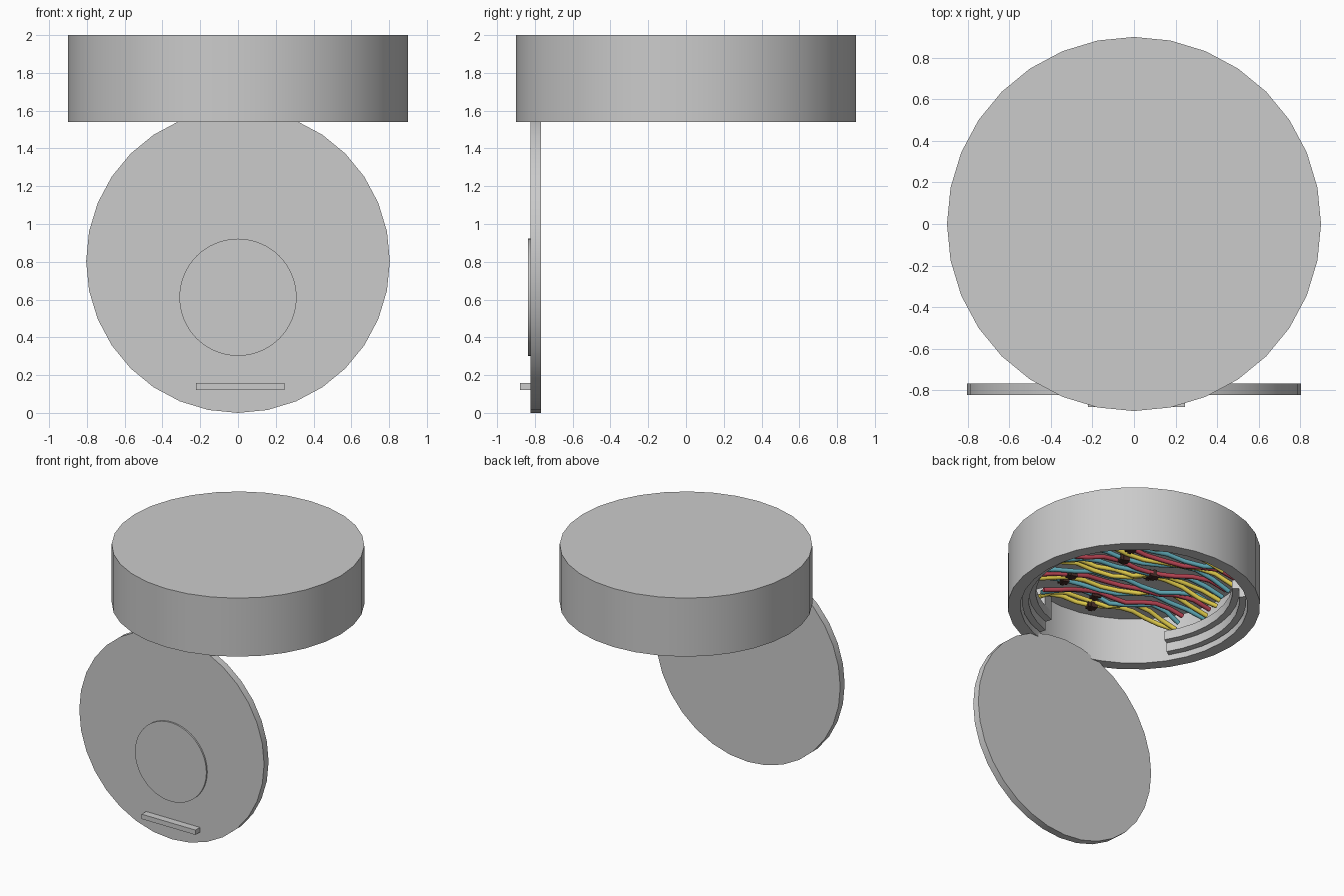
import bpy, bmesh, random
from math import sin, cos, radians, pi, sqrt
from mathutils import Matrix, Vector

if "Cube" in bpy.data.objects:
    bpy.data.objects.remove(bpy.data.objects["Cube"])

random.seed(7)


def material(name, rgb):
    m = bpy.data.materials.new(name)
    m.diffuse_color = (*rgb, 1)
    m.use_nodes = True
    m.node_tree.nodes["Principled BSDF"].inputs["Base Color"].default_value = m.diffuse_color
    return m


def mesh_object(name, bm, mat=None, smooth=True):
    bmesh.ops.recalc_face_normals(bm, faces=bm.faces[:])
    me = bpy.data.meshes.new(name)
    bm.to_mesh(me)
    bm.free()
    ob = bpy.data.objects.new(name, me)
    bpy.context.collection.objects.link(ob)
    if mat:
        me.materials.append(mat)
    if smooth:
        bpy.ops.object.select_all(action='DESELECT')
        ob.select_set(True)
        bpy.context.view_layer.objects.active = ob
        bpy.ops.object.shade_smooth_by_angle(angle=radians(30))
    return ob


def lathe(name, profile, sides):
    """Spin an (r, z) profile about z; both ends are closed by an n-gon."""
    bm = bmesh.new()
    rings = [[bm.verts.new((r * cos(2 * pi * i / sides), r * sin(2 * pi * i / sides), z))
              for i in range(sides)] for r, z in profile]
    for a, b in zip(rings, rings[1:]):
        for i in range(sides):
            j = (i + 1) % sides
            bm.faces.new((a[i], a[j], b[j], b[i]))
    bm.faces.new(rings[0])
    bm.faces.new(rings[-1])
    return mesh_object(name, bm)


def disc(name, radius, y0, y1, z, sides):
    ob = lathe(name, [(radius, -(y1 - y0) / 2), (radius, (y1 - y0) / 2)], sides)
    ob.rotation_euler.x = pi / 2
    ob.location = (0, (y0 + y1) / 2, z)
    return ob


def box(name, size, loc, mat=None, turn=0):
    bm = bmesh.new()
    bmesh.ops.create_cube(bm, size=1)
    bmesh.ops.scale(bm, vec=size, verts=bm.verts)
    ob = mesh_object(name, bm, mat, smooth=False)
    ob.location = loc
    ob.rotation_euler.z = turn
    return ob


def arc_ledge(name, start, end, profile, steps=8):
    """Sweep a closed (r, z) section along an arc of the inner wall."""
    bm = bmesh.new()
    rings = []
    for i in range(steps + 1):
        a = radians(start + (end - start) * i / steps)
        rings.append([bm.verts.new((r * cos(a), r * sin(a), z)) for r, z in profile])
    n = len(profile)
    for p, q in zip(rings, rings[1:]):
        for i in range(n):
            bm.faces.new((p[i], p[(i + 1) % n], q[(i + 1) % n], q[i]))
    bm.faces.new(rings[0])
    bm.faces.new(rings[-1])
    return mesh_object(name, bm)


def wire(name, points, mat):
    cu = bpy.data.curves.new(name, 'CURVE')
    cu.dimensions = '3D'
    cu.bevel_depth = 0.017
    cu.bevel_resolution = 2
    cu.use_fill_caps = True
    sp = cu.splines.new('POLY')
    sp.points.add(len(points) - 1)
    for p, co in zip(sp.points, points):
        p.co = (*co, 1)
    cu.materials.append(mat)
    ob = bpy.data.objects.new(name, cu)
    bpy.context.collection.objects.link(ob)


# Housing: a cup open at the bottom
lathe("housing", [(0.9, 2.0), (0.9, 1.54), (0.81, 1.54), (0.81, 1.9)], 32)

# Stepped locking ledges on the inner wall, with a tall stop at one end
section = [(0.80, 1.58), (0.75, 1.58), (0.75, 1.65), (0.70, 1.65), (0.70, 1.72), (0.80, 1.72)]
stop = [(0.80, 1.70), (0.70, 1.70), (0.70, 1.87), (0.80, 1.87)]
arc_ledge("ledge_left", 135, 212, section)
arc_ledge("ledge_right", -73, 5, section)
arc_ledge("ledge_stop", -73, -65, stop, 1)

# Hanging lid with its button and grip bar
disc("lid", 0.804, -0.824, -0.768, 0.804, 32)
disc("lid_button", 0.31, -0.836, -0.81, 0.612, 64)
box("grip_bar", (0.468, 0.07, 0.038), (0.012, -0.845, 0.14))

# Loose wire bundles with dark clips, laid slightly askew across the ceiling
colours = [material("wire_yellow", (0.85, 0.68, 0.08)),
           material("wire_blue", (0.12, 0.42, 0.5)),
           material("wire_red", (0.5, 0.06, 0.09))]
dark = material("clip_dark", (0.06, 0.025, 0.02))
turn = radians(-17)
spin = Matrix.Rotation(turn, 3, 'Z')
for b in range(5):
    y0 = -0.46 + 0.23 * b
    half = min(0.68, sqrt(0.74 ** 2 - (abs(y0) + 0.05) ** 2))
    phase = random.uniform(0, 6)
    for k in range(4):
        pts = []
        for i in range(11):
            t = i / 5 - 1
            y = y0 + (k - 1.5) * 0.05 + 0.018 * sin(5 * t + phase + k) + random.uniform(-.012, .012)
            z = 1.83 - 0.06 * t ** 4 + 0.02 * cos(6 * t + phase + k) + random.uniform(-.012, .012)
            pts.append(spin @ Vector((t * half, y, z)))
        wire(f"wire_{b}_{k}", pts, colours[(1, 0, 2, 1)[k] if b % 2 else (0, 0, 1, 2)[k]])
        if k in (0, 2):
            # A clip sits on the wire at one of its bends
            loc = pts[(3 + 2 * b + 3 * k) % 6 + 3]
            box(f"wire_clip_{b}_{k}", (0.07, 0.05, 0.045), loc, dark, turn)
            box(f"wire_clip_rib_{b}_{k}", (0.025, 0.065, 0.055), loc, dark, turn)
